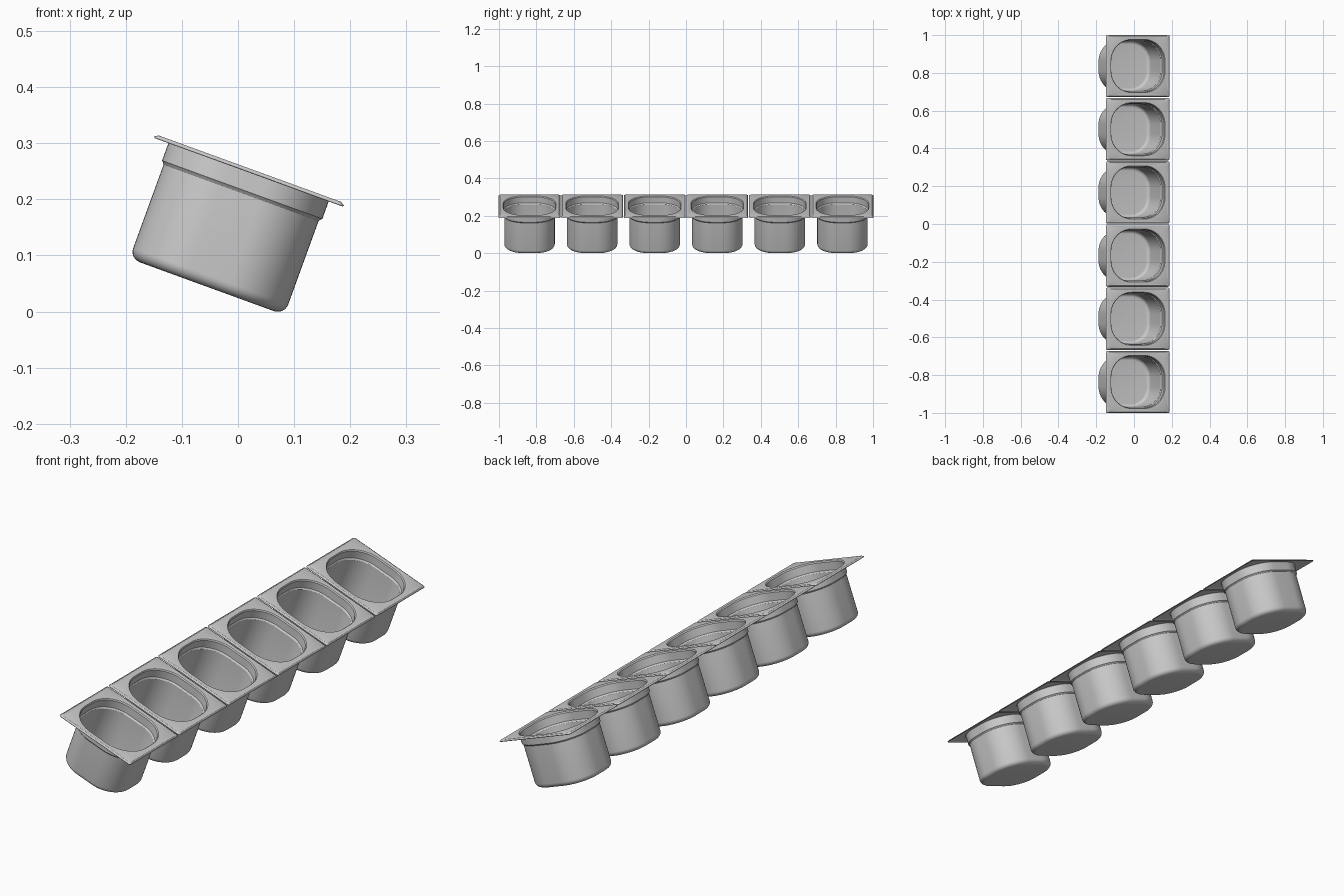
import bpy, bmesh, math
from mathutils import Matrix

if "Cube" in bpy.data.objects:
    bpy.data.objects.remove(bpy.data.objects["Cube"])

TILT = math.radians(20)
PITCH = 0.3346
SEG = 14


def ring(bm, hx, hy, r, z):
    """Rounded rectangle loop, counter-clockwise."""
    verts = []
    for k, (sx, sy) in enumerate(((1, 1), (-1, 1), (-1, -1), (1, -1))):
        for i in range(SEG + 1):
            a = math.pi / 2 * (k + i / SEG)
            verts.append(bm.verts.new((sx * (hx - r) + r * math.cos(a),
                                       sy * (hy - r) + r * math.sin(a), z)))
    return verts


def pan_mesh():
    bm = bmesh.new()
    hx, hy, cr, depth, fil = 0.147, 0.135, 0.11, -0.219, 0.02
    # Rounded floor edge, then wall, stepped collar and flange
    prof = []
    for i in range(7):
        a = math.pi / 2 * i / 6
        d = fil * (1 - math.sin(a))
        prof.append((hx - d, hy - d, cr - d, depth + fil * (1 - math.cos(a))))
    prof += [
        (0.147, 0.135, 0.110, -0.041),
        (0.149, 0.137, 0.112, -0.038),
        (0.152, 0.140, 0.115, -0.035),
        (0.152, 0.140, 0.115, -0.001),
        (0.154, 0.142, 0.117, 0.002),
        (0.172, 0.157, 0.006, 0.002),
        (0.1785, 0.1635, 0.008, -0.002),
    ]
    rings = [ring(bm, *p) for p in prof]
    bm.faces.new(rings[0][::-1])
    n = len(rings[0])
    for a, b in zip(rings, rings[1:]):
        for i in range(n):
            j = (i + 1) % n
            bm.faces.new((a[i], a[j], b[j], b[i]))
    me = bpy.data.meshes.new("food_pan")
    bm.to_mesh(me)
    bm.free()
    return me


# Row of six tilted pans sharing one mesh
mesh = pan_mesh()
for i in range(6):
    pan = bpy.data.objects.new(f"food_pan_{i + 1}", mesh)
    bpy.context.collection.objects.link(pan)
    pan.matrix_world = (Matrix.Translation((0.0195, (i - 2.5) * PITCH, 0.25))
                        @ Matrix.Rotation(TILT, 4, 'Y'))
    # Sheet metal thickness towards the inside
    sheet = pan.modifiers.new("sheet", 'SOLIDIFY')
    sheet.thickness = 0.003
    sheet.offset = -1
    pan.select_set(True)
    bpy.context.view_layer.objects.active = pan
bpy.ops.object.shade_smooth_by_angle(angle=math.radians(30))
